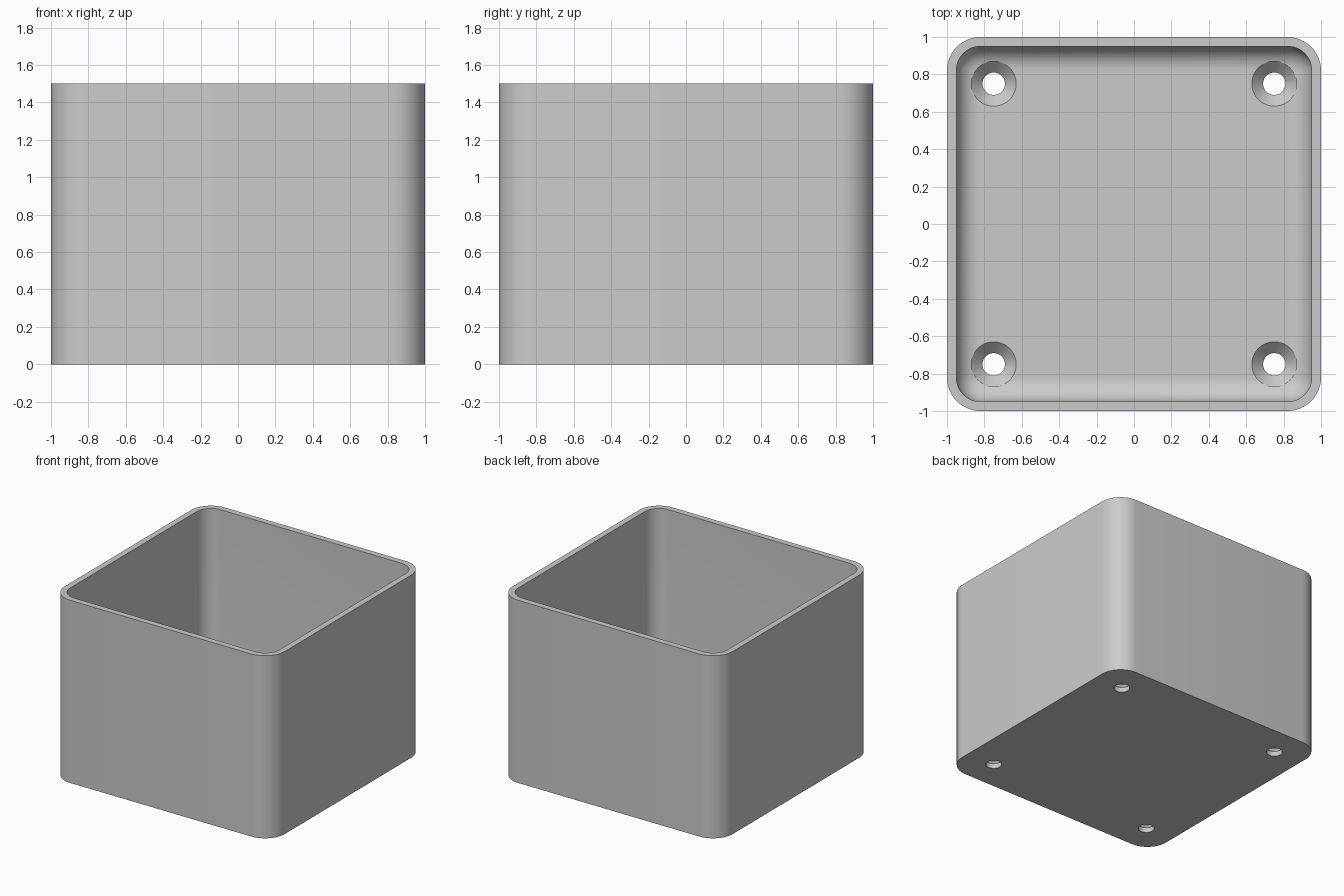
import bpy
import bmesh
from math import cos, sin, pi, radians

cube = bpy.data.objects.get("Cube")
if cube:
    bpy.data.objects.remove(cube, do_unlink=True)

HALF, HEIGHT = 1.0, 1.5
WALL, FLOOR = 0.05, 0.1
CORNER, FILLET = 0.18, 0.125
HOLE_POS, HOLE_R, SINK_R = 0.75, 0.06, 0.12
STEPS = 12


def rounded_square(half, radius, z):
    """Points of a square with round corners, counter-clockwise."""
    pts = []
    for quarter, (sx, sy) in enumerate([(1, 1), (-1, 1), (-1, -1), (1, -1)]):
        for i in range(STEPS + 1):
            a = (quarter + i / STEPS) * pi / 2
            pts.append((sx * (half - radius) + radius * cos(a),
                        sy * (half - radius) + radius * sin(a), z))
    return pts


def circle(cx, cy, radius, z, sides=48):
    return [(cx + radius * cos(2 * pi * i / sides),
             cy + radius * sin(2 * pi * i / sides), z) for i in range(sides)]


def loft(bm, rings):
    """Skin a chain of rings and cap both ends."""
    loops = [[bm.verts.new(p) for p in ring] for ring in rings]
    for a, b in zip(loops, loops[1:]):
        for i in range(len(a)):
            j = (i + 1) % len(a)
            bm.faces.new((a[i], a[j], b[j], b[i]))
    bm.faces.new(loops[0])
    bm.faces.new(loops[-1])


def make_object(name, bm):
    bmesh.ops.recalc_face_normals(bm, faces=bm.faces)
    mesh = bpy.data.meshes.new(name)
    bm.to_mesh(mesh)
    bm.free()
    obj = bpy.data.objects.new(name, mesh)
    bpy.context.collection.objects.link(obj)
    return obj


grey = bpy.data.materials.new("light grey")
grey.use_nodes = True
color = (0.6, 0.6, 0.6, 1.0)
grey.diffuse_color = color
grey.node_tree.nodes["Principled BSDF"].inputs["Base Color"].default_value = color

# Open box: outer wall, rim, inner wall, then a fillet down to the floor
rings = [rounded_square(HALF, CORNER, 0),
         rounded_square(HALF, CORNER, HEIGHT),
         rounded_square(HALF - WALL, CORNER - WALL, HEIGHT)]
for k in range(STEPS + 1):
    a = k / STEPS * pi / 2
    inset = WALL + FILLET * (1 - cos(a))
    rings.append(rounded_square(HALF - inset, CORNER - inset,
                                FLOOR + FILLET * (1 - sin(a))))
bm = bmesh.new()
loft(bm, rings)
box = make_object("open_box", bm)
box.data.materials.append(grey)

# Countersunk screw holes near the four corners
bm = bmesh.new()
cone_start = FLOOR - (SINK_R - HOLE_R)
for x in (-HOLE_POS, HOLE_POS):
    for y in (-HOLE_POS, HOLE_POS):
        loft(bm, [circle(x, y, r, z) for r, z in (
            (HOLE_R, -0.1), (HOLE_R, cone_start),
            (SINK_R, FLOOR), (SINK_R, FLOOR + 0.2))])
cutter = make_object("screw_hole_cutter", bm)
cutter.data.materials.append(grey)
cutter.hide_render = True

cut = box.modifiers.new("screw_holes", "BOOLEAN")
cut.operation = "DIFFERENCE"
cut.solver = "EXACT"
cut.object = cutter

bpy.ops.object.select_all(action="DESELECT")
box.select_set(True)
bpy.context.view_layer.objects.active = box
bpy.ops.object.modifier_apply(modifier=cut.name)
bpy.data.objects.remove(cutter, do_unlink=True)
bpy.ops.object.shade_smooth_by_angle(angle=radians(30))
